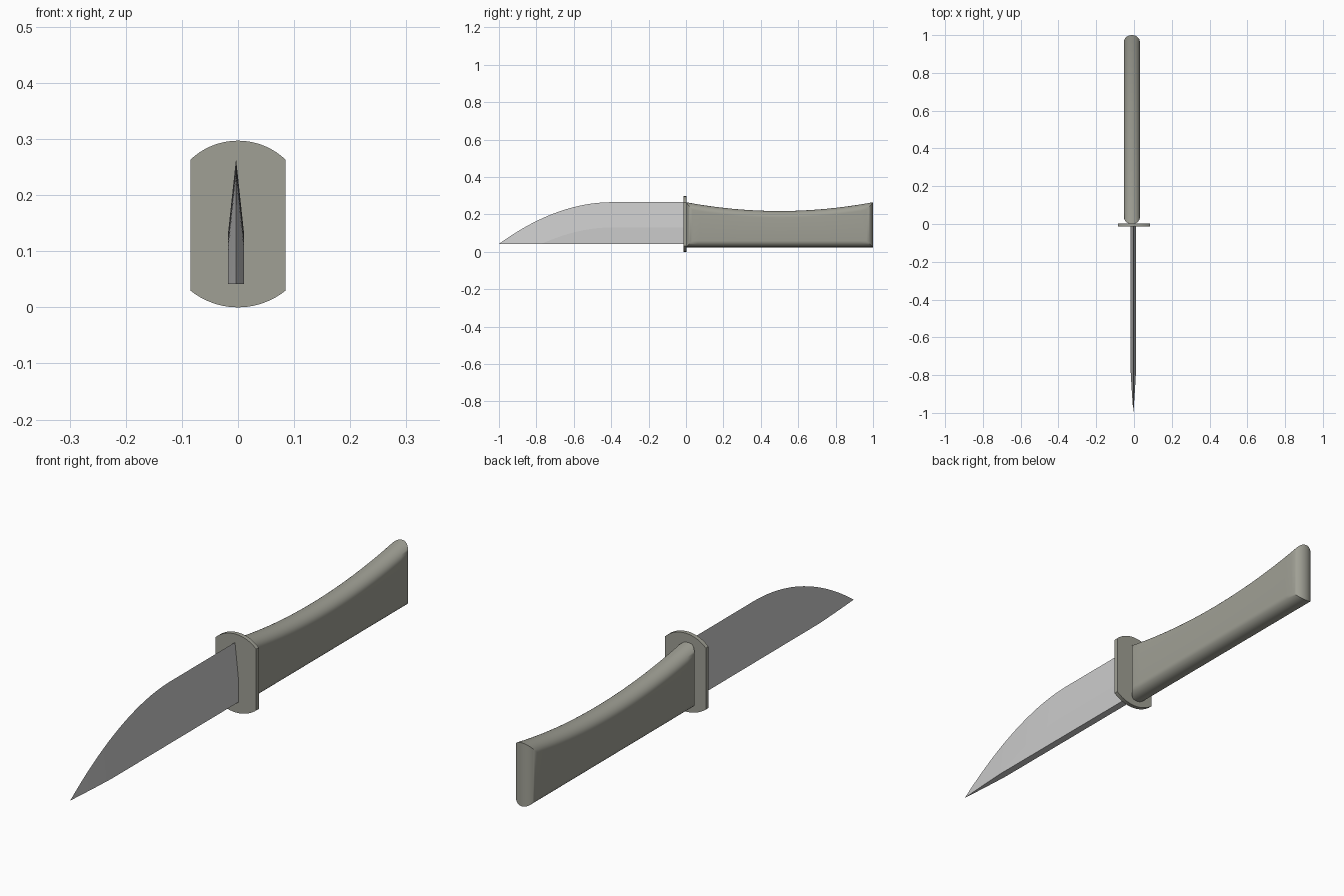
import bpy, bmesh, math

if "Cube" in bpy.data.objects:
    bpy.data.objects.remove(bpy.data.objects["Cube"])


# Dark olive grey shared by the handle and guard
dark = bpy.data.materials.new("dark_olive")
dark.diffuse_color = (0.35, 0.35, 0.30, 1)
dark.use_nodes = True
dark.node_tree.nodes["Principled BSDF"].inputs["Base Color"].default_value = dark.diffuse_color


def loft(name, rings, smooth=None, material=None):
    """Skin a list of equal-length closed rings and cap both ends."""
    bm = bmesh.new()
    loops = [[bm.verts.new(p) for p in ring] for ring in rings]
    n = len(loops[0])
    for a, b in zip(loops, loops[1:]):
        for i in range(n):
            j = (i + 1) % n
            bm.faces.new((a[i], a[j], b[j], b[i]))
    bm.faces.new(loops[0])
    bm.faces.new(loops[-1])
    bmesh.ops.remove_doubles(bm, verts=bm.verts, dist=1e-5)
    bmesh.ops.recalc_face_normals(bm, faces=bm.faces)
    mesh = bpy.data.meshes.new(name)
    bm.to_mesh(mesh)
    bm.free()
    if material:
        mesh.materials.append(material)
    ob = bpy.data.objects.new(name, mesh)
    bpy.context.collection.objects.link(ob)
    if smooth:
        bpy.ops.object.select_all(action='DESELECT')
        ob.select_set(True)
        bpy.context.view_layer.objects.active = ob
        bpy.ops.object.shade_smooth_by_angle(angle=math.radians(smooth))
    return ob


# Handle: concave-topped outline, rounded over across its thickness
def handle_ring(t, cx=-0.011, half=0.042, inset=0.035, n=24):
    i = inset * (1 - math.cos(t))
    x = cx + half * math.sin(t)
    ys = [i + (1 - 2 * i) * k / n for k in range(n + 1)]
    top = [(x, y, 0.218 + 0.047 * ((y - 0.5) / 0.5) ** 2 - i) for y in ys]
    return top + [(x, y, 0.024 + i) for y in reversed(ys)]


loft("handle", [handle_ring(math.pi * (k / 16 - 0.5)) for k in range(17)], 35, dark)


# Guard: flat-sided plate with arched top and bottom
def guard_ring(y, w=0.085, n=20):
    def arch(rise):
        r = (w * w + rise * rise) / (2 * rise)
        xs = [-w + 2 * w * k / n for k in range(n + 1)]
        return [(x, math.sqrt(r * r - x * x) - (r - rise)) for x in xs]
    top = [(x, y, 0.263 + h) for x, h in arch(0.034)]
    return top + [(x, y, 0.030 - h) for x, h in reversed(arch(0.030))]


loft("guard", [guard_ring(-0.013), guard_ring(0.003)], 30, dark)


# Blade: flat back below, wedge ground to an edge that curves down to the tip
def blade_ring(y, cx=-0.0035, half=0.0145, bottom=0.042, grind=0.135):
    u = max(0, (-0.4 - y) / 0.6)
    top = 0.265 - (0.265 - bottom) * u ** 1.95
    shoulder = max(bottom + 0.00005, top - grind)
    w = half * min(1, (top - bottom) / grind)
    return [(cx - w, y, bottom), (cx - w, y, shoulder), (cx, y, top),
            (cx + w, y, shoulder), (cx + w, y, bottom)]


ys = [-0.005] + [-0.4 - 0.6 * k / 24 for k in range(24)] + [-0.9995]
loft("blade", [blade_ring(y) for y in ys])
